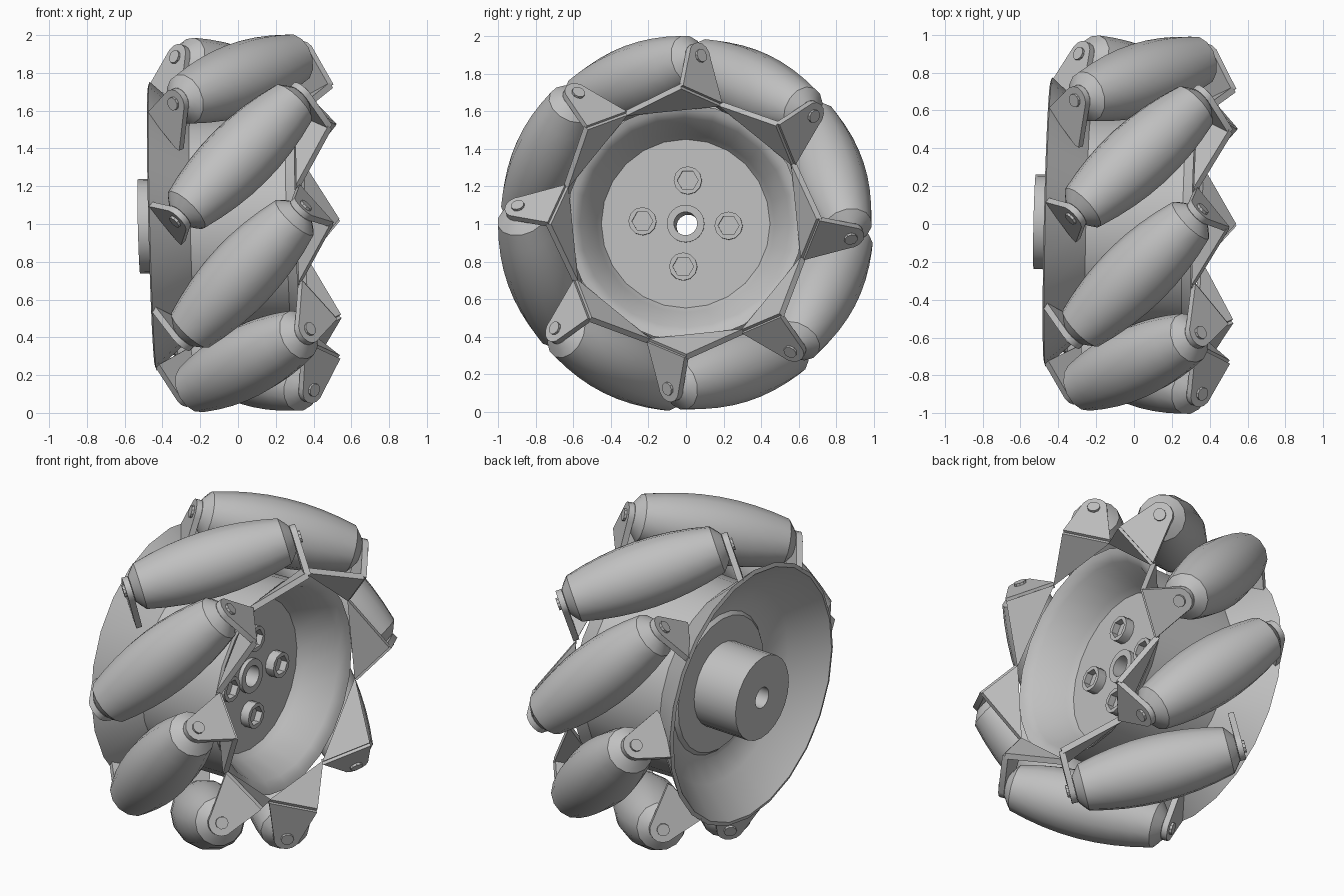
import bpy, bmesh
from math import sin, cos, pi, radians, sqrt
from mathutils import Matrix, Vector

cube = bpy.data.objects.get("Cube")
if cube:
    bpy.data.objects.remove(cube, do_unlink=True)

grey = bpy.data.materials.new("plain_grey")
grey.use_nodes = True
COLOUR = (0.53, 0.53, 0.53, 1)
grey.diffuse_color = COLOUR
grey.node_tree.nodes["Principled BSDF"].inputs["Base Color"].default_value = COLOUR

COUNT = 8
STEP = 2 * pi / COUNT
START = radians(109)     # angle of the first roller
AXLE_R = 0.811           # wheel centre to roller middle
ROLLER_X = 0.035         # roller middle along the wheel axis
SLANT = radians(47)      # roller axis to wheel axis
TAB_S = 0.487            # roller middle to tab, along the roller axis
PLATE = 0.034            # sheet metal thickness

# The wheel leans slightly and stands on the ground
AXIS = Vector((1, -0.023, 0.025)).normalized()
WHEEL = Matrix.Translation((0, 0, 1)) @ Vector((1, 0, 0)).rotation_difference(AXIS).to_matrix().to_4x4()


def finish(name, bm):
    bmesh.ops.recalc_face_normals(bm, faces=bm.faces)
    mesh = bpy.data.meshes.new(name)
    bm.to_mesh(mesh)
    bm.free()
    mesh.materials.append(grey)
    obj = bpy.data.objects.new(name, mesh)
    bpy.context.collection.objects.link(obj)
    obj.matrix_world = WHEEL
    bpy.ops.object.select_all(action='DESELECT')
    obj.select_set(True)
    bpy.context.view_layer.objects.active = obj
    bpy.ops.object.shade_smooth_by_angle(angle=radians(30))


def lathe(bm, frame, profile, sides, closed=False, hex_from=99):
    """Rings of (distance, radius) around the frame's first axis."""
    rings = []
    for n, (s, r) in enumerate(profile):
        ring = []
        for k in range(sides):
            a = 2 * pi * k / sides
            rr = r * cos(pi / 6) if n >= hex_from and k % 2 else r
            ring.append(bm.verts.new(frame @ Vector((s, rr * cos(a), rr * sin(a)))))
        rings.append(ring)
    pairs = list(zip(rings, rings[1:]))
    if closed:
        pairs.append((rings[-1], rings[0]))
    else:
        bm.faces.new(rings[0])
        bm.faces.new(rings[-1])
    for a, b in pairs:
        for k in range(sides):
            j = (k + 1) % sides
            bm.faces.new((a[k], a[j], b[j], b[k]))


def sheet(bm, points, offset):
    """Flat sheet with thickness."""
    low = [bm.verts.new(p - offset / 2) for p in points]
    high = [bm.verts.new(p + offset / 2) for p in points]
    bm.faces.new(low)
    bm.faces.new(high)
    for k in range(len(points)):
        j = (k + 1) % len(points)
        bm.faces.new((low[k], low[j], high[j], high[k]))


def frame_of(x, y, z, origin):
    return Matrix.Translation(origin) @ Matrix((x, y, z)).transposed().to_4x4()


def roller_frame(i):
    a = START + i * STEP
    out = Vector((0, cos(a), sin(a)))
    tangent = Vector((0, -sin(a), cos(a)))
    along = Vector((cos(SLANT), 0, 0)) - tangent * sin(SLANT)
    return frame_of(along, out, along.cross(out), out * AXLE_R + Vector((ROLLER_X, 0, 0)))


def tab_frame(i, side):
    """Tab axes: along the roller, away from the wheel middle, radially out."""
    m = roller_frame(i)
    along = m.col[0].to_3d() * side
    pin = m @ Vector((TAB_S * side, 0, 0))
    out = Vector((0, pin.y, pin.z))
    out = (out - along * out.dot(along)).normalized()
    away = out.cross(along)
    if away.x * side < 0:
        away = -away
    return frame_of(along, away, out, pin)


# Hub: flared drum, bowl, back shaft and centre bore as one turned body
bm = bmesh.new()
hub_profile = [
    (0.32, 0.63), (0.27, 0.585), (-0.24, 0.575), (-0.45, 0.765), (-0.458, 0.742),
    (-0.28, 0.575), (-0.22, 0.45), (-0.22, 0.42), (-0.24, 0.40), (-0.24, 0.25),
    (-0.525, 0.25), (-0.525, 0.062), (0.10, 0.062), (0.10, 0.10), (0.075, 0.10),
    (0.075, 0.45), (0.11, 0.475), (0.28, 0.56), (0.31, 0.60)]
lathe(bm, Matrix.Identity(4), hub_profile, 24, closed=True)
finish("hub", bm)

# Hub bolts with hex sockets
bm = bmesh.new()
for k in range(4):
    a = radians(87) + k * pi / 2
    place = Matrix.Translation((0.07, 0.23 * cos(a), 0.23 * sin(a)))
    lathe(bm, place, [(0, 0.075), (0.06, 0.075), (0.06, 0.056), (0.02, 0.056)], 12, hex_from=2)
finish("hub_bolts", bm)

# Barrel rollers, shaped so that the wheel rolls on a true circle
barrel = [(-0.468, 0.075), (-0.45, 0.1)]
for k in range(9):
    s = -0.42 + 0.84 * k / 8
    barrel.append((s, 1.003 - sqrt(AXLE_R ** 2 + (s * sin(SLANT)) ** 2)))
barrel += [(0.45, 0.1), (0.468, 0.075)]
for i in range(COUNT):
    bm = bmesh.new()
    lathe(bm, roller_frame(i), barrel, 14)
    finish(f"roller_{i + 1}", bm)

# Axle pins through rollers and tabs
bm = bmesh.new()
for i in range(COUNT):
    lathe(bm, roller_frame(i), [(-0.518, 0.036), (0.518, 0.036)], 10)
finish("axle_pins", bm)

# Tabs: rounded tip around the pin, widening to the base
tip = [(0.075 * cos(radians(a)), 0.075 * sin(radians(a))) for a in range(35, 186, 25)]
front_shape = [(-0.12, -0.25), (0.155, -0.175)] + tip
back_shape = [(-0.10, -0.24), (-0.07, -0.24), (0.165, -0.15)] + tip
for name, side, shape in (("front_tabs", 1, front_shape), ("back_tabs", -1, back_shape)):
    bm = bmesh.new()
    for i in range(COUNT):
        f = tab_frame(i, side)
        sheet(bm, [f @ Vector((0, v, u)) for v, u in shape], f.col[0].to_3d() * PLATE)
    finish(name, bm)

# Sawtooth crown: sloping teeth from the drum lip up to the base of each front tab
bm = bmesh.new()
for i in range(COUNT):
    valley, peak = (tab_frame(i, 1) @ Vector((0, v, u)) for v, u in front_shape[:2])
    v, u = front_shape[0]
    next_valley = tab_frame(i + 1, 1) @ Vector((0, v, u))
    normal = (peak - valley).cross(next_valley - valley).normalized()
    sheet(bm, [valley, peak, next_valley], normal * PLATE)
finish("sawtooth_crown", bm)
